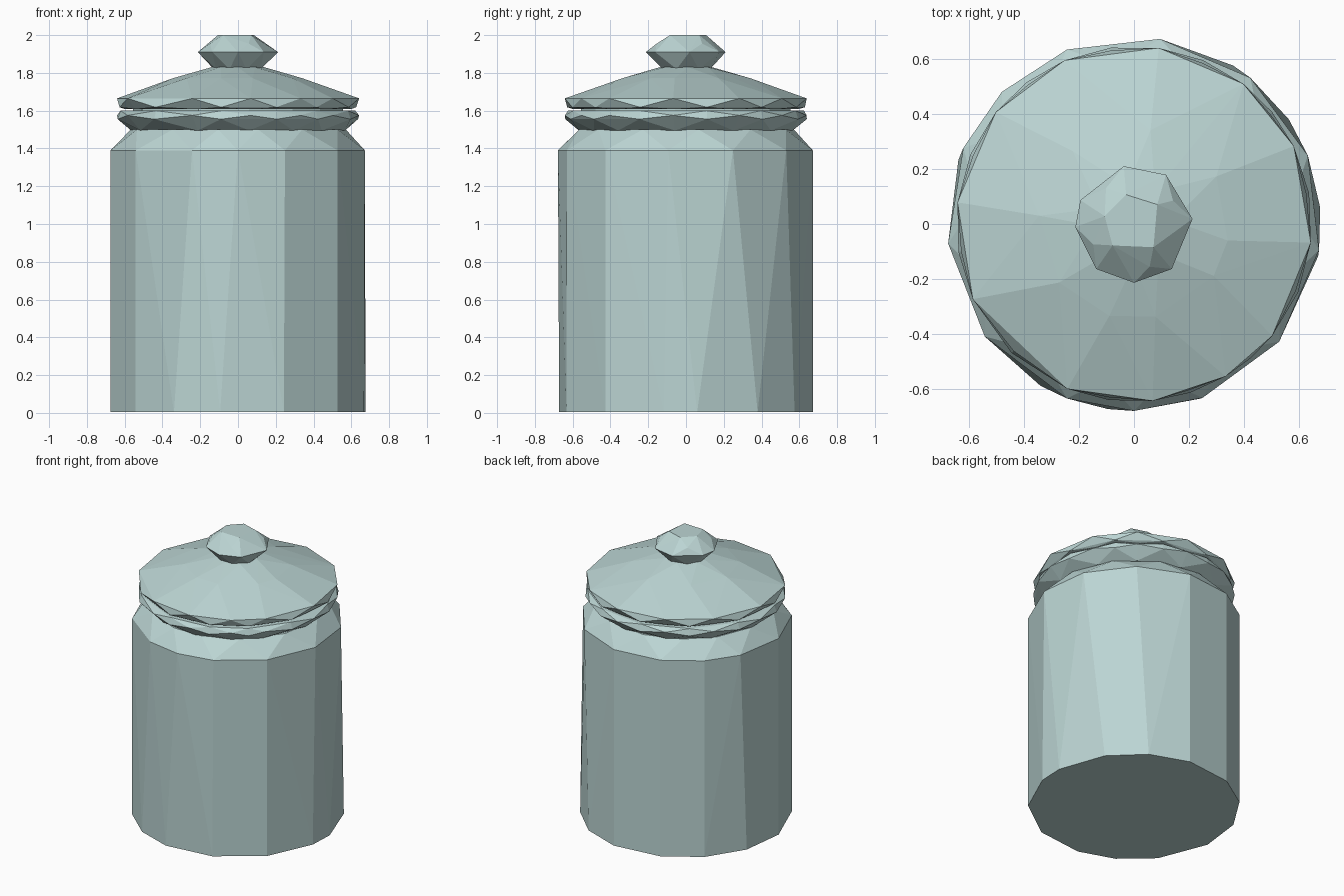
import bpy, bmesh, math

if "Cube" in bpy.data.objects:
    bpy.data.objects.remove(bpy.data.objects["Cube"])

glaze = bpy.data.materials.new("pale_teal_grey")
glaze.diffuse_color = (0.50, 0.665, 0.655, 1)
glaze.use_nodes = True
glaze.node_tree.nodes["Principled BSDF"].inputs["Base Color"].default_value = glaze.diffuse_color


def mid(angles):
    """Angles halfway between neighbours, for staggered facets."""
    return [a + ((b - a) % 360) / 2 for a, b in zip(angles, angles[1:] + angles[:1])]


def hull_part(name, rings):
    """Faceted convex part from rings of (height, radius, angles)."""
    bm = bmesh.new()
    for z, r, angles in rings:
        for a in angles:
            t = math.radians(a)
            bm.verts.new((r * math.cos(t), r * math.sin(t), z))
    res = bmesh.ops.convex_hull(bm, input=bm.verts[:])
    loose = [v for v in bm.verts if not v.link_faces]
    bmesh.ops.delete(bm, geom=loose, context='VERTS')
    bmesh.ops.recalc_face_normals(bm, faces=bm.faces[:])
    me = bpy.data.meshes.new(name)
    bm.to_mesh(me)
    bm.free()
    me.materials.append(glaze)
    ob = bpy.data.objects.new(name, me)
    bpy.context.collection.objects.link(ob)
    return ob


# facet directions
body_top = [352, 21.5, 51.5, 82, 111, 135, 156, 186, 217, 249, 270, 291.5, 321]
body_low = [5, 34, 58, 82, 111, 135, 160, 186, 217, 240, 262, 291, 321, 350]
lid_edge = [354, 26, 52, 82, 113, 141, 173, 205, 248, 276, 301, 321]
knob_edge = [5, 57, 100, 156, 183, 230, 270, 310]

# jar body with sloped shoulder
hull_part("jar_body", [(0.004, 0.678, body_low), (1.39, 0.678, body_top),
                       (1.50, 0.575, mid(body_top))])

# flared rim at the mouth
hull_part("jar_rim", [(1.495, 0.57, lid_edge), (1.555, 0.645, mid(lid_edge)),
                      (1.575, 0.645, lid_edge), (1.60, 0.63, mid(lid_edge))])

# recessed neck between rim and lid
hull_part("neck", [(1.58, 0.56, lid_edge), (1.63, 0.56, lid_edge)])

# domed lid
hull_part("lid", [(1.608, 0.60, lid_edge), (1.618, 0.635, mid(lid_edge)),
                  (1.665, 0.645, lid_edge),
                  (1.772, 0.345, [350, 30, 80, 130, 175, 218, 255, 283, 327]),
                  (1.83, 0.14, knob_edge)])

# faceted knob
hull_part("knob", [(1.82, 0.13, mid(knob_edge)), (1.91, 0.213, knob_edge),
                   (1.955, 0.165, mid(knob_edge)[::2]),
                   (2.0, 0.11, [40, 105, 165, 225, 310])])
